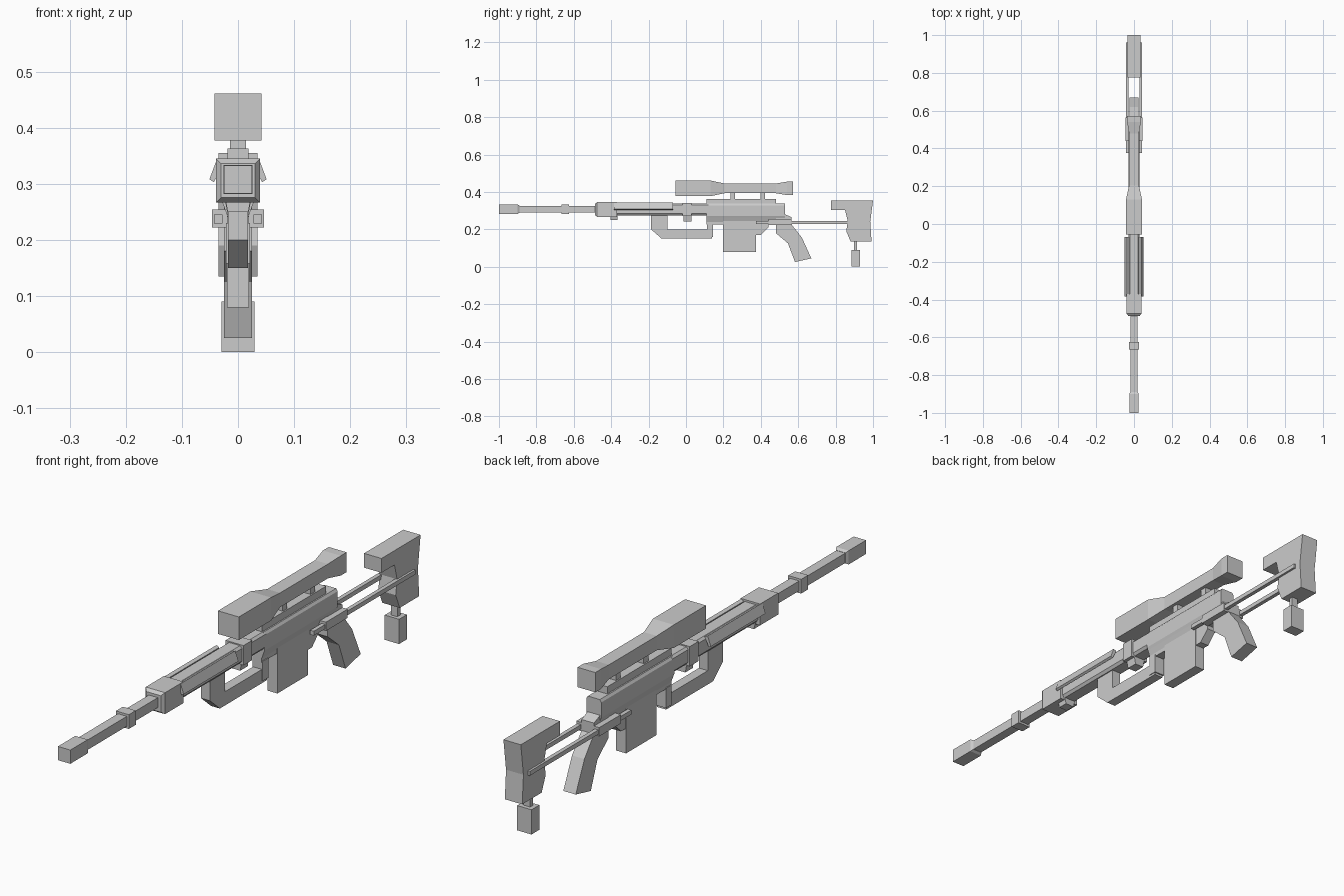
import bpy, bmesh


def build(name, rings):
    """Skin a list of equal-length cross-section rings and cap both ends."""
    bm = bmesh.new()
    loops = [[bm.verts.new(p) for p in ring] for ring in rings]
    n = len(loops[0])
    for a, b in zip(loops, loops[1:]):
        for i in range(n):
            j = (i + 1) % n
            bm.faces.new((a[i], a[j], b[j], b[i]))
    bm.faces.new(loops[0])
    bm.faces.new(loops[-1])
    bmesh.ops.recalc_face_normals(bm, faces=bm.faces)
    me = bpy.data.meshes.new(name)
    bm.to_mesh(me)
    bm.free()
    ob = bpy.data.objects.new(name, me)
    bpy.context.collection.objects.link(ob)
    return ob


def side_profile(name, pts, hw):
    """Extrude a (y, z) outline across x."""
    return build(name, [[(x, y, z) for y, z in pts] for x in (-hw, hw)])


def section(name, pts, y0, y1):
    """Extrude an (x, z) section along y."""
    return build(name, [[(x, y, z) for x, z in pts] for y in (y0, y1)])


def box(name, x0, x1, y0, y1, z0, z1):
    return section(name, [(x0, z0), (x1, z0), (x1, z1), (x0, z1)], y0, y1)


def square_tube(name, stations, zc):
    """Square bar along y with (y, half width) stations."""
    return build(name, [[(sx * h, y, zc + sz * h) for sx, sz in
                         ((-1, -1), (1, -1), (1, 1), (-1, 1))]
                        for y, h in stations])


def mirrored(half):
    return half + [(-x, z) for x, z in reversed(half)]


# Barrel, muzzle and collars
square_tube("barrel", [(-0.92, 0.018), (-0.4, 0.018)], 0.308)
square_tube("muzzle", [(-1, 0.025), (-0.9, 0.025), (-0.89, 0.019)], 0.308)
square_tube("barrel_ring", [(-0.665, 0.026), (-0.625, 0.026)], 0.308)
square_tube("front_collar", [(-0.487, 0.03), (-0.475, 0.039), (-0.37, 0.039)], 0.306)

# Handguard with slanted side plates
section("handguard", mirrored([(0.022, 0.274), (0.03, 0.284), (0.03, 0.33), (0.022, 0.338)]),
        -0.38, 0.12)
square_tube("rear_collar", [(-0.02, 0.036), (0.03, 0.036)], 0.306)
for s, side in ((1, "right"), (-1, "left")):
    section("side_plate_" + side,
            [(s * 0.026, 0.338), (s * 0.038, 0.343), (s * 0.051, 0.308), (s * 0.043, 0.303)],
            -0.385, -0.07)
for label, y0, y1, z0 in (("front", -0.403, -0.365, 0.25), ("rear", -0.013, 0.03, 0.243)):
    section("lug_" + label, mirrored([(0.018, z0), (0.027, 0.29)]), y0, y1)

# Receiver and top rail
section("receiver", mirrored([(0.018, 0.225), (0.018, 0.24), (0.026, 0.262),
                              (0.03, 0.272), (0.03, 0.328), (0.024, 0.337)]), 0.11, 0.53)
box("top_rail", -0.019, 0.019, 0.11, 0.48, 0.33, 0.363)

# Magazine and trigger housing
box("magazine", -0.02, 0.02, 0.198, 0.373, 0.08, 0.25)
side_profile("trigger_housing", [(0.365, 0.23), (0.365, 0.17), (0.4, 0.17),
                                 (0.44, 0.21), (0.44, 0.23)], 0.018)

# Foregrip frame
side_profile("foregrip", [(-0.187, 0.28), (-0.187, 0.2), (-0.13, 0.15), (0.14, 0.15),
                          (0.14, 0.2), (-0.1, 0.2), (-0.1, 0.28)], 0.018)
box("foregrip_post", -0.021, 0.021, 0.112, 0.145, 0.158, 0.23)

# Pistol grip
side_profile("grip", [(0.48, 0.28), (0.53, 0.28), (0.565, 0.265), (0.565, 0.225),
                      (0.62, 0.155), (0.67, 0.045), (0.583, 0.025), (0.545, 0.125),
                      (0.48, 0.18)], 0.025)

# Stock rods and their brackets
for s, side in ((1, "right"), (-1, "left")):
    box("stock_rod_" + side, s * 0.028, s * 0.043, 0.375, 0.96, 0.229, 0.245)
    box("rod_bracket_" + side, s * 0.015, s * 0.046, 0.44, 0.565, 0.222, 0.254)

# Stock with adjustable foot
side_profile("stock", [(0.775, 0.355), (1, 0.355), (0.985, 0.24), (0.992, 0.135),
                       (0.88, 0.135), (0.857, 0.19), (0.865, 0.245), (0.85, 0.303),
                       (0.775, 0.303)], 0.035)
box("foot_stem", -0.013, 0.013, 0.898, 0.915, 0.08, 0.14)
box("stock_foot", -0.029, 0.029, 0.885, 0.93, 0, 0.09)

# Scope and mounts
square_tube("scope", [(-0.055, 0.042), (0.13, 0.042), (0.205, 0.026), (0.48, 0.026),
                      (0.54, 0.036), (0.573, 0.036)], 0.419)
for label, y in (("front", 0.25), ("rear", 0.41)):
    box("scope_mount_" + label, -0.014, 0.014, y - 0.013, y + 0.013, 0.35, 0.4)
